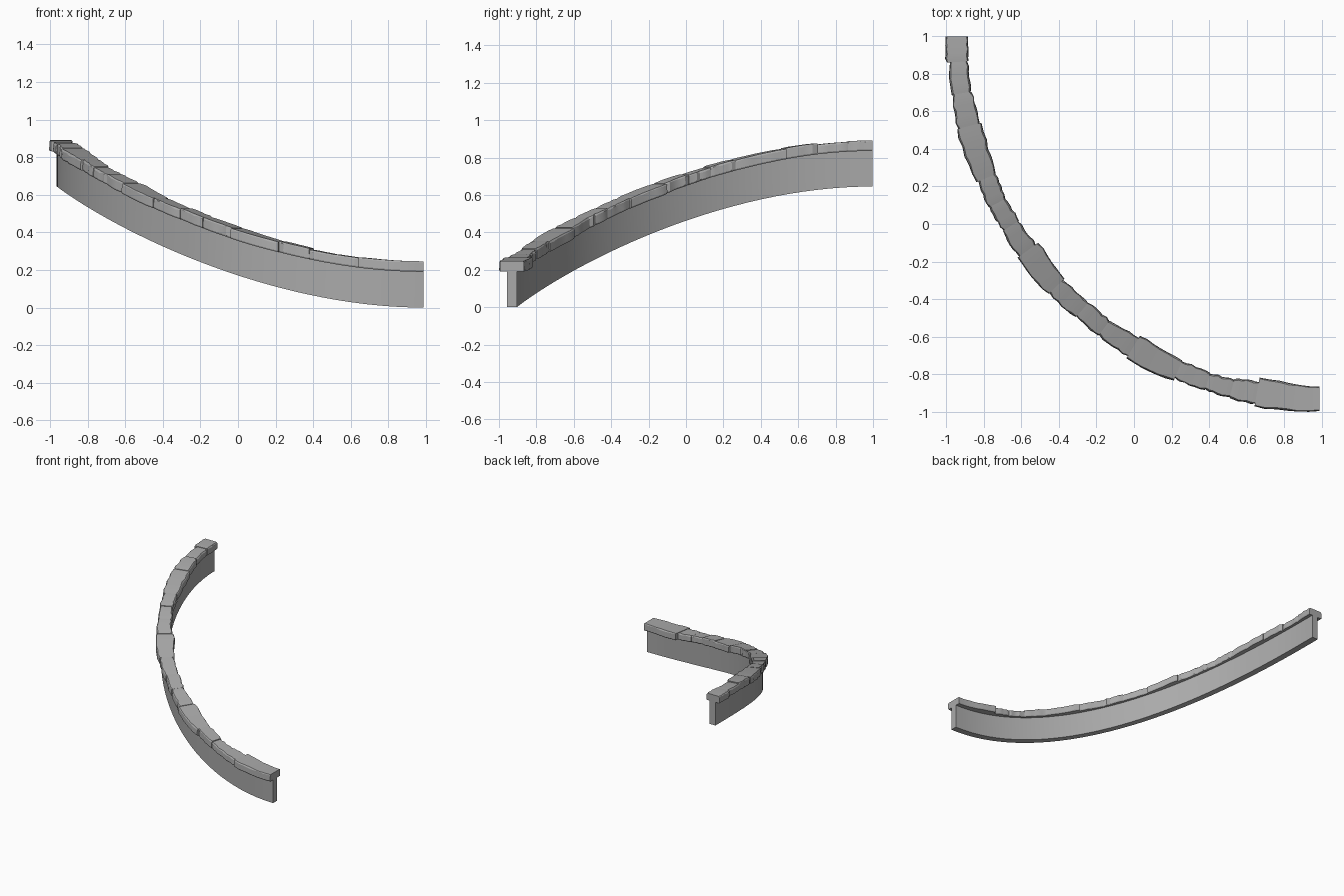
import bpy, bmesh, math, random
from mathutils import Vector

random.seed(4)
if "Cube" in bpy.data.objects:
    bpy.data.objects.remove(bpy.data.objects["Cube"])

CX, CY, R = 0.988, 0.997, 1.927
RISE, WALL_H, WALL_T, CAP_H = 0.645, 0.19, 0.052, 0.056


def material(name, value):
    m = bpy.data.materials.new(name)
    m.use_nodes = True
    colour = (value, value, value, 1)
    m.diffuse_color = colour
    m.node_tree.nodes["Principled BSDF"].inputs["Base Color"].default_value = colour
    return m


stone = material("grey stone", 0.4)


def place(deg, offset, height):
    """Point on the rising quarter arc; offset is positive to the outside."""
    a, t = math.radians(deg), deg / 90
    r = R + offset
    return Vector((CX - r * math.sin(a), CY - r * math.cos(a),
                   RISE * t * t * (3 - 2 * t) + height))


def sweep(name, sections):
    """Join (angle, outline) sections into a closed solid."""
    bm = bmesh.new()
    rings = [[bm.verts.new(place(deg, o, h)) for o, h in outline]
             for deg, outline in sections]
    n = len(rings[0])
    for a, b in zip(rings, rings[1:]):
        for i in range(n):
            j = (i + 1) % n
            bm.faces.new((a[i], a[j], b[j], b[i]))
    bm.faces.new(rings[0])
    bm.faces.new(rings[-1])
    bmesh.ops.recalc_face_normals(bm, faces=bm.faces)
    mesh = bpy.data.meshes.new(name)
    bm.to_mesh(mesh)
    bm.free()
    obj = bpy.data.objects.new(name, mesh)
    obj.data.materials.append(stone)
    bpy.context.collection.objects.link(obj)
    bpy.context.view_layer.objects.active = obj
    for o in bpy.context.selected_objects:
        o.select_set(False)
    obj.select_set(True)
    bpy.ops.object.shade_smooth_by_angle(angle=math.radians(25))
    return obj


# Curved wall
w = WALL_T / 2
wall_outline = [(-w, 0), (w, 0), (w, WALL_H + 0.01), (-w, WALL_H + 0.01)]
sweep("curved_wall", [(i * 90 / 40, wall_outline) for i in range(41)])

# Capstones: end angle, then inner and outer reach at the start and the end
capstones = [
    (10, .065, .065, .09, .075), (14, .065, .06, .055, .06),
    (18, .05, .055, .045, .05), (23, .05, .055, .055, .05),
    (31, .06, .065, .075, .075), (36.5, .062, .06, .052, .052),
    (41, .05, .058, .055, .05), (46.5, .055, .055, .05, .06),
    (53.8, .06, .065, .075, .07), (58.5, .058, .06, .05, .055),
    (62.7, .055, .05, .05, .055), (67, .05, .058, .058, .05),
    (75.7, .06, .062, .075, .068), (81, .066, .062, .055, .055),
    (86, .052, .06, .052, .05), (90, .058, .066, .056, .064),
]


def cap_outline(inner, outer, top, chip):
    """Slab section with worn top edges."""
    low = WALL_H
    return [(-inner + .004, low), (outer - .004, low),
            (outer, low + .008), (outer - chip * .3, top - chip),
            (outer - chip, top), (-inner + chip, top),
            (-inner + chip * .3, top - chip), (-inner, low + .008)]


start = 0
for k, (end, i0, o0, i1, o1) in enumerate(capstones):
    top = WALL_H + CAP_H + (random.uniform(-.005, .004) if 0 < k < len(capstones) - 1 else 0)
    sections = []
    steps = 6
    for s in range(steps + 1):
        t = s / steps
        wear = random.uniform(-.004, .004) if 0 < s < steps else 0
        # Inner free ends of each stone are slightly pinched at the joint
        pinch = .005 if s in (0, steps) else 0
        if (k == 0 and s == 0) or end == 90 and s == steps:
            pinch = 0
        sections.append((start + (end - start) * t,
                         cap_outline(i0 + (i1 - i0) * t + wear - pinch,
                                     o0 + (o1 - o0) * t - wear - pinch,
                                     top - pinch * .3, random.uniform(.004, .011))))
    sweep(f"capstone_{k + 1}", sections)
    start = end
